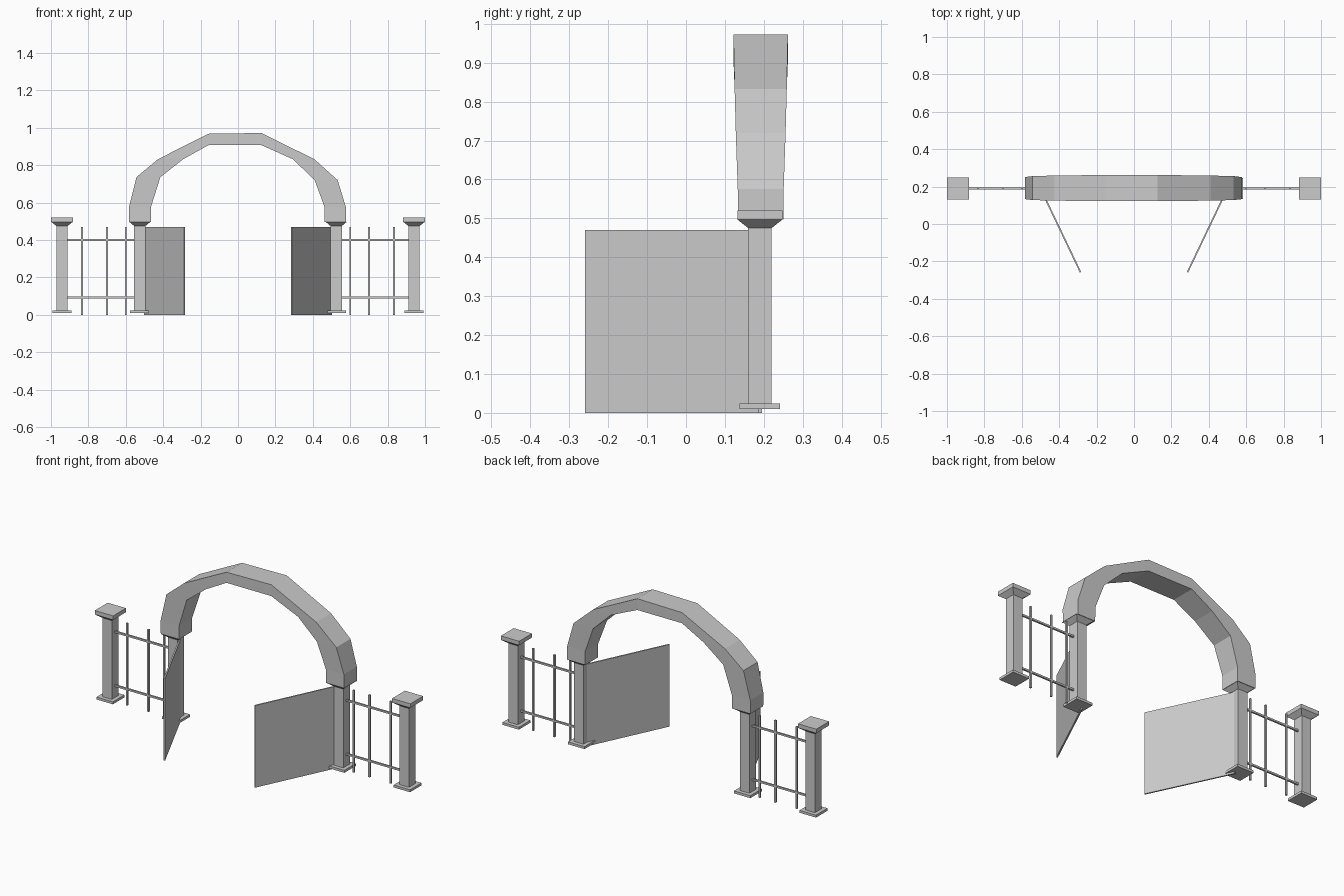
import bpy, bmesh
from mathutils import Vector

if "Cube" in bpy.data.objects:
    bpy.data.objects.remove(bpy.data.objects["Cube"])

stone = bpy.data.materials.new("light grey")
stone.use_nodes = True
GREY = (0.6, 0.6, 0.6, 1)
stone.diffuse_color = GREY
stone.node_tree.nodes["Principled BSDF"].inputs["Base Color"].default_value = GREY

Y = 0.19  # fence line


def finish(name, bm):
    bmesh.ops.recalc_face_normals(bm, faces=bm.faces)
    mesh = bpy.data.meshes.new(name)
    bm.to_mesh(mesh)
    bm.free()
    mesh.materials.append(stone)
    obj = bpy.data.objects.new(name, mesh)
    bpy.context.collection.objects.link(obj)
    return obj


def loft(name, rings):
    """Skin a list of equal-length rings and cap both ends."""
    bm = bmesh.new()
    loops = [[bm.verts.new(p) for p in ring] for ring in rings]
    n = len(loops[0])
    for a, b in zip(loops, loops[1:]):
        for i in range(n):
            j = (i + 1) % n
            bm.faces.new((a[i], a[j], b[j], b[i]))
    bm.faces.new(loops[0])
    bm.faces.new(loops[-1])
    return finish(name, bm)


def square_column(name, x, profile):
    """Stack square sections given as (half width, height)."""
    corners = ((-1, -1), (1, -1), (1, 1), (-1, 1))
    return loft(name, [[(x + h * a, Y + h * b, z) for a, b in corners]
                       for h, z in profile])


def box(name, low, high):
    (x0, y0, z0), (x1, y1, z1) = low, high
    return loft(name, [[(x0, y0, z), (x1, y0, z), (x1, y1, z), (x0, y1, z)]
                       for z in (z0, z1)])


# Posts with foot plates and flared capitals
BASE = [(0.052, 0.01), (0.052, 0.024), (0.03, 0.024), (0.03, 0.475)]
for side, s in (("right", -1), ("left", 1)):
    square_column(side + "_inner_post", s * 0.525, BASE + [(0.057, 0.497)])
    square_column(side + "_outer_post", s * 0.941, BASE + [(0.058, 0.497), (0.058, 0.52)])

    # Fence rails and pickets
    r = 0.005
    x0, x1 = sorted((s * 0.92, s * 0.55))
    for label, z in (("upper", 0.40), ("lower", 0.092)):
        box(f"{side}_{label}_rail", (x0, Y - r, z - r), (x1, Y + r, z + r))
    for i, x in enumerate((0.6, 0.7, 0.835)):
        box(f"{side}_picket_{i + 1}", (s * x - r, Y - r, 0), (s * x + r, Y + r, 0.47))

    # Open gate leaf: thin panel swung towards the front
    hinge, tip = Vector((s * 0.5, Y, 0)), Vector((s * 0.286, -0.258, 0))
    along = (tip - hinge).normalized()
    off = Vector((-along.y, along.x, 0)) * 0.004
    foot = [hinge + off, tip + off, tip - off, hinge - off]
    loft(side + "_gate_leaf", [foot, [p + Vector((0, 0, 0.47)) for p in foot]])

# Arch: outer (x, z), inner (x, z), half depth for each section
ARCH = [
    (-0.583, 0.497, -0.466, 0.497, 0.058),
    (-0.583, 0.575, -0.466, 0.575, 0.059),
    (-0.543, 0.736, -0.415, 0.736, 0.064),
    (-0.428, 0.832, -0.293, 0.832, 0.067),
    (-0.158, 0.968, -0.158, 0.907, 0.07),
    (0.125, 0.972, 0.125, 0.907, 0.07),
    (0.408, 0.832, 0.293, 0.832, 0.067),
    (0.533, 0.72, 0.41, 0.72, 0.064),
    (0.577, 0.575, 0.463, 0.575, 0.059),
    (0.577, 0.497, 0.463, 0.497, 0.058),
]
YA = 0.192
loft("arch", [[(xo, YA - d, zo), (xo, YA + d, zo), (xi, YA + d, zi), (xi, YA - d, zi)]
              for xo, zo, xi, zi, d in ARCH])
